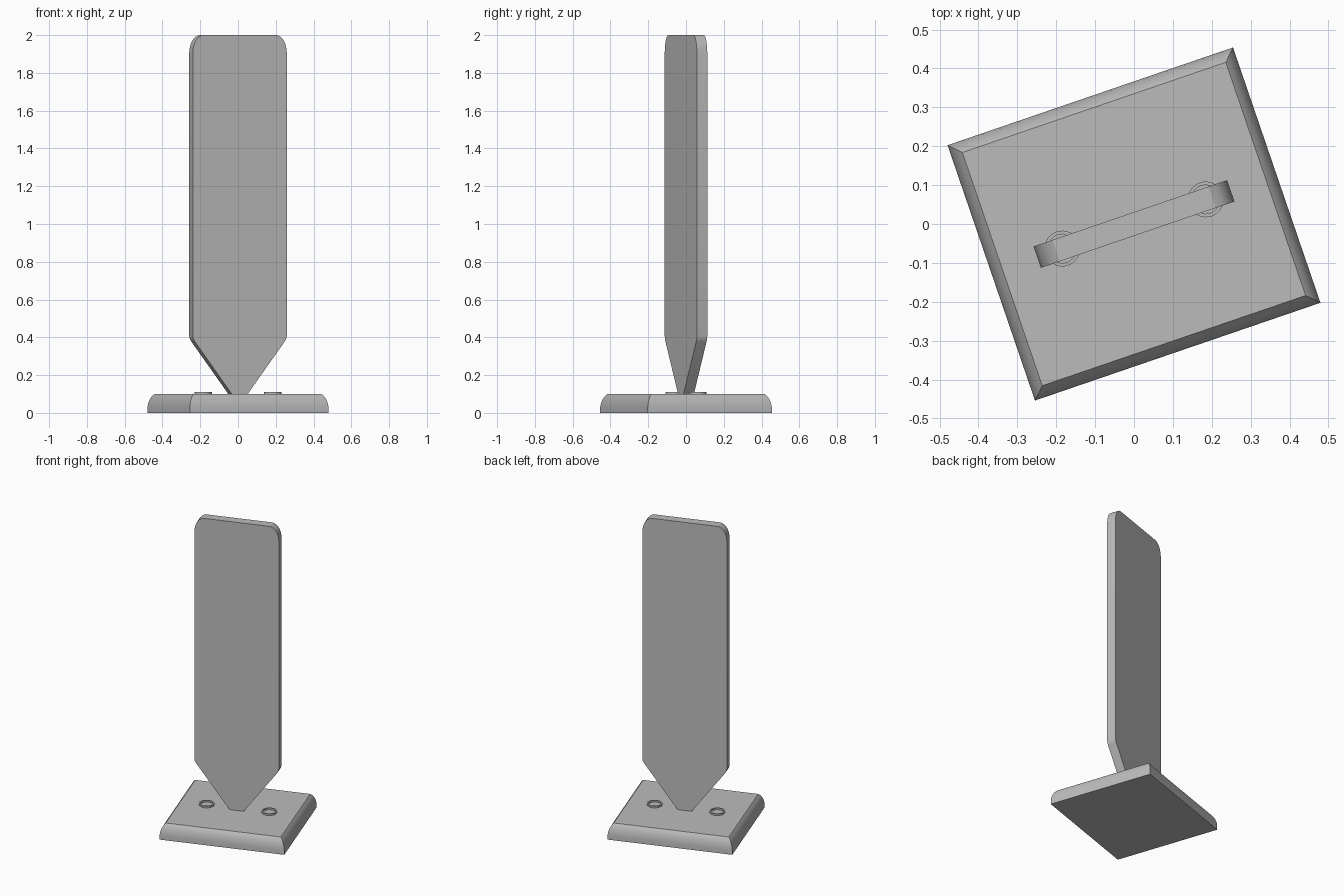
import bpy, bmesh
from math import radians, sin, cos, pi

cube = bpy.data.objects.get("Cube")
if cube:
    bpy.data.objects.remove(cube, do_unlink=True)

TURN = radians(18.9)

grey = bpy.data.materials.new("plain grey")
grey.use_nodes = True
COLOUR = (0.5, 0.5, 0.5, 1)
grey.diffuse_color = COLOUR
grey.node_tree.nodes["Principled BSDF"].inputs["Base Color"].default_value = COLOUR


def finish(bm, name):
    """Turn a bmesh into a smooth-shaded object, turned about the z axis."""
    bmesh.ops.recalc_face_normals(bm, faces=bm.faces)
    mesh = bpy.data.meshes.new(name)
    bm.to_mesh(mesh)
    bm.free()
    mesh.materials.append(grey)
    ob = bpy.data.objects.new(name, mesh)
    bpy.context.collection.objects.link(ob)
    ob.rotation_euler.z = TURN
    bpy.ops.object.select_all(action='DESELECT')
    ob.select_set(True)
    bpy.context.view_layer.objects.active = ob
    bpy.ops.object.shade_smooth_by_angle(angle=radians(30))
    return ob


def loft(bm, rings, cap=True, closed=False):
    """Bridge rings of points with quads."""
    rows = [[bm.verts.new(p) for p in ring] for ring in rings]
    pairs = list(zip(rows, rows[1:])) + ([(rows[-1], rows[0])] if closed else [])
    for low, high in pairs:
        for i in range(len(low)):
            j = (i + 1) % len(low)
            bm.faces.new((low[i], low[j], high[j], high[i]))
    if cap:
        bm.faces.new(rows[0])
        bm.faces.new(rows[-1])


# Base plate with a rounded upper rim
HX, HY = 0.388, 0.347
rim = [(0, 0), (0, 0.03), (0.003, 0.05), (0.009, 0.07), (0.018, 0.087), (0.03, 0.1)]
bm = bmesh.new()
loft(bm, [[(sx * (HX - d), sy * (HY - d), z)
           for sx, sy in ((-1, -1), (1, -1), (1, 1), (-1, 1))] for d, z in rim])
finish(bm, "base_plate")

# Upright blade: half outline, mirrored, tapering to a narrow foot
half = [(0.043, 0.098), (0.251, 0.377), (0.259, 0.39), (0.263, 0.405), (0.263, 1.91),
        (0.259, 1.94), (0.249, 1.967), (0.234, 1.987), (0.212, 2.0)]
outline = half + [(-x, z) for x, z in reversed(half)]
bm = bmesh.new()
loft(bm, [[(x, y, z) for x, z in outline] for y in (-0.029, 0.029)])
finish(bm, "upright_blade")

# Raised rings around the fixing points
SIDES = 32
for side, name in ((1, "left_fixing_ring"), (-1, "right_fixing_ring")):
    bm = bmesh.new()
    section = [(0.046, 0.098), (0.046, 0.11), (0.037, 0.11), (0.037, 0.098)]
    loft(bm, [[(side * 0.195 + r * cos(2 * pi * i / SIDES),
                r * sin(2 * pi * i / SIDES), z) for i in range(SIDES)]
              for r, z in section], cap=False, closed=True)
    finish(bm, name)
